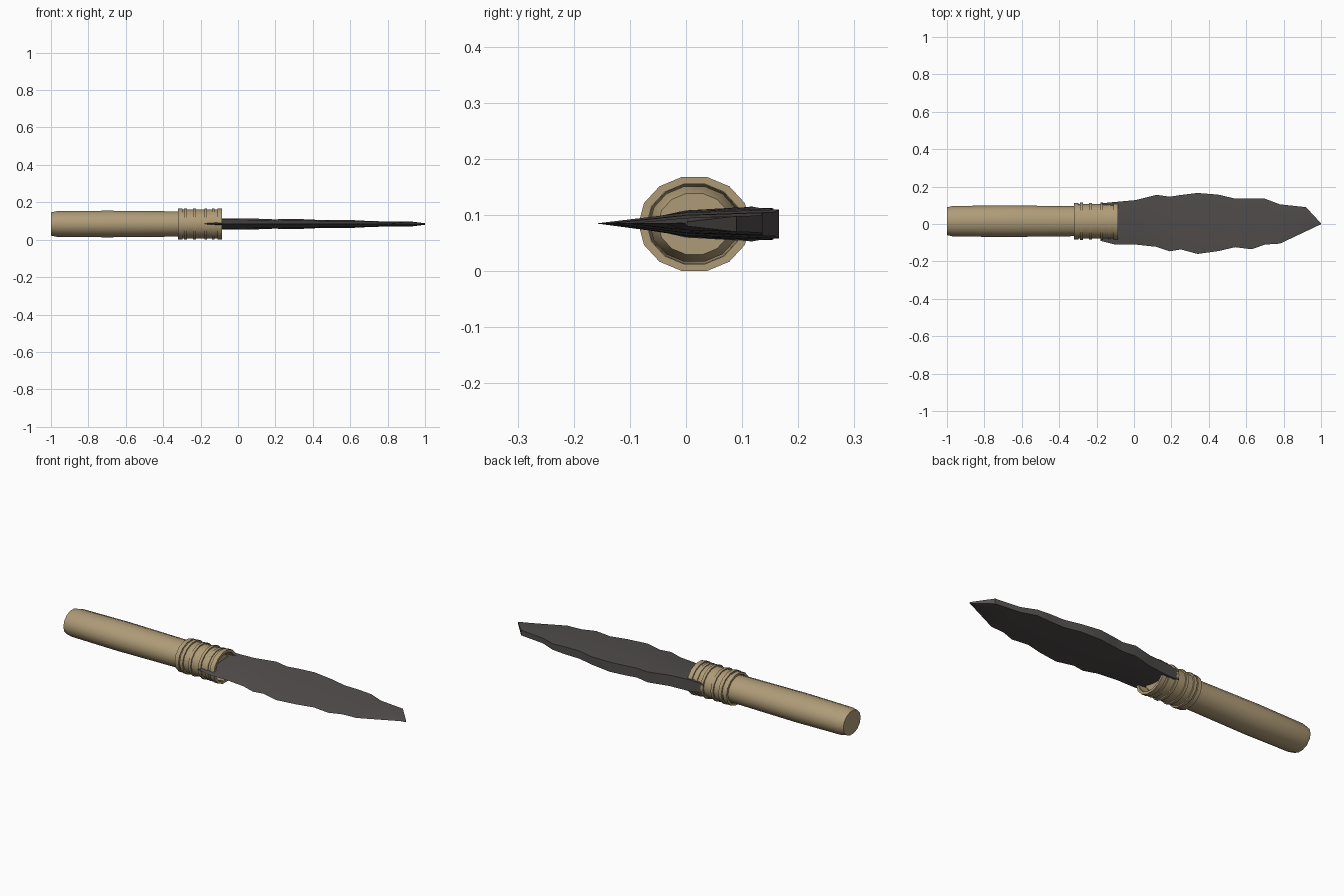
import bpy, bmesh, math

cube = bpy.data.objects.get("Cube")
if cube:
    bpy.data.objects.remove(cube, do_unlink=True)

AXIS_Y, AXIS_Z, SIDES = 0.015, 0.084, 14


def material(name, rgb):
    m = bpy.data.materials.new(name)
    m.use_nodes = True
    m.diffuse_color = (*rgb, 1)
    m.node_tree.nodes["Principled BSDF"].inputs["Base Color"].default_value = (*rgb, 1)
    return m


tan = material("tan wood", (0.43, 0.33, 0.185))
stone = material("dark stone", (0.085, 0.077, 0.075))


def finish(name, bm, mat, smooth):
    bmesh.ops.recalc_face_normals(bm, faces=bm.faces)
    mesh = bpy.data.meshes.new(name)
    bm.to_mesh(mesh)
    bm.free()
    mesh.materials.append(mat)
    ob = bpy.data.objects.new(name, mesh)
    bpy.context.collection.objects.link(ob)
    bpy.ops.object.select_all(action="DESELECT")
    ob.select_set(True)
    bpy.context.view_layer.objects.active = ob
    if smooth:
        bpy.ops.object.shade_smooth_by_angle(angle=math.radians(smooth))


def loft(bm, loops, caps=True, closed=False):
    """Join equal loops of points into a tube."""
    rings = [[bm.verts.new(p) for p in loop] for loop in loops]
    pairs = list(zip(rings, rings[1:]))
    if closed:
        pairs.append((rings[-1], rings[0]))
    for a, b in pairs:
        for i in range(len(a)):
            j = (i + 1) % len(a)
            bm.faces.new((a[i], a[j], b[j], b[i]))
    if caps and not closed:
        bm.faces.new(rings[0])
        bm.faces.new(rings[-1])


def oval(x, r):
    """Oval section, r is the half height scaled for a wider y."""
    return [(x, AXIS_Y + 1.16 * r * math.cos(t), AXIS_Z + r * math.sin(t))
            for t in (2 * math.pi * i / SIDES for i in range(SIDES))]


# Handle, gently swollen, tapering inside the collar
bm = bmesh.new()
loft(bm, [oval(x, r) for x, r in (
    (-1, 0.064), (-0.97, 0.070), (-0.7, 0.073), (-0.5, 0.071),
    (-0.3, 0.069), (-0.14, 0.069), (-0.11, 0.056))])
finish("handle", bm, tan, 40)

# Collar, hollow sleeve carrying the binding
bm = bmesh.new()
loft(bm, [oval(x, r) for x, r in (
    (-0.31, 0.079), (-0.09, 0.080), (-0.09, 0.072), (-0.31, 0.068))], closed=True)
finish("collar", bm, tan, 40)

# Binding rings
for n, (x0, x1, r) in enumerate((
        (-0.32, -0.298, 0.084), (-0.29, -0.272, 0.086), (-0.24, -0.225, 0.085),
        (-0.18, -0.165, 0.086), (-0.14, -0.125, 0.084), (-0.11, -0.085, 0.086))):
    bm = bmesh.new()
    loft(bm, [oval(x0, r), oval(x1, r), oval(x1, 0.073), oval(x0, 0.073)], closed=True)
    finish(f"binding_ring_{n + 1}", bm, tan, 40)

# Blade stations: x, cutting edge y, spine y, half thickness of the spine
stations = (
    (-0.18, -0.09, 0.11, 0.024), (-0.1, -0.11, 0.118, 0.031), (0.01, -0.11, 0.128, 0.029),
    (0.12, -0.122, 0.156, 0.028), (0.19, -0.146, 0.146, 0.025), (0.25, -0.136, 0.155, 0.026),
    (0.34, -0.16, 0.166, 0.026), (0.45, -0.145, 0.157, 0.021), (0.54, -0.124, 0.136, 0.021),
    (0.63, -0.135, 0.136, 0.020), (0.7, -0.11, 0.135, 0.016), (0.78, -0.105, 0.105, 0.014),
    (0.92, -0.039, 0.09, 0.014), (1, -0.001, 0.003, 0.004))
bm = bmesh.new()
sections = []
for x, edge, spine, h in stations:
    mid = 0.001 if x == 1 else 0.0
    sections.append([(x, edge, AXIS_Z + 0.001), (x, mid, AXIS_Z + 0.78 * h),
                     (x, spine, AXIS_Z + h), (x, spine, AXIS_Z - h),
                     (x, mid, AXIS_Z - 0.78 * h)])
loft(bm, sections)
finish("blade", bm, stone, 30)
